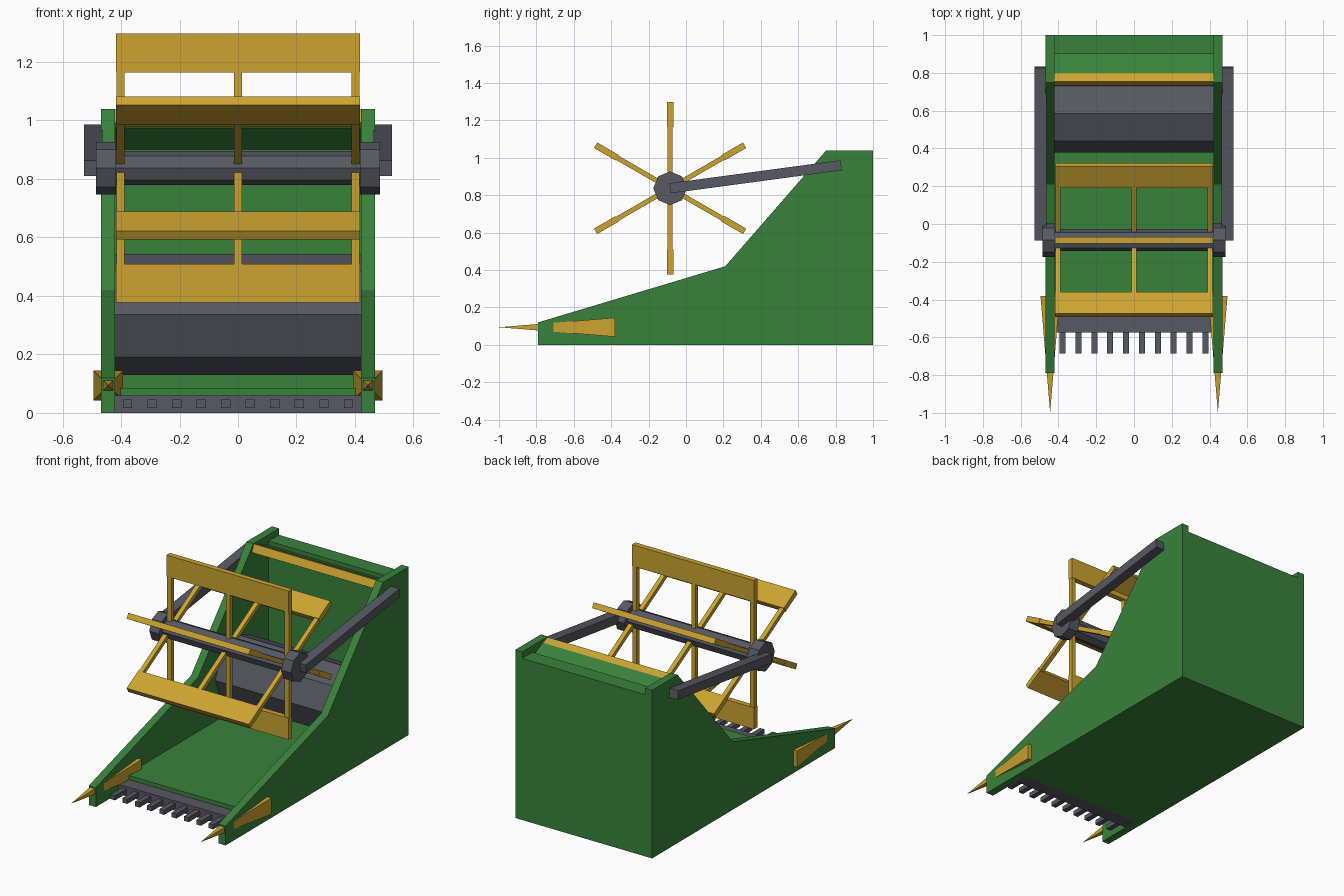
import bpy, bmesh, math
from mathutils import Matrix, Vector

if "Cube" in bpy.data.objects:
    bpy.data.objects.remove(bpy.data.objects["Cube"])


def material(name, rgb):
    m = bpy.data.materials.new(name)
    m.diffuse_color = (*rgb, 1)
    m.use_nodes = True
    m.node_tree.nodes["Principled BSDF"].inputs["Base Color"].default_value = m.diffuse_color
    return m


GREEN = material("harvest green", (0.04, 0.225, 0.042))
GOLD = material("golden yellow", (0.60, 0.37, 0.03))
GREY = material("steel grey", (0.095, 0.10, 0.122))


def prism(name, profile, x0, x1, mat):
    """Extrude a (y, z) outline from x0 to x1."""
    bm = bmesh.new()
    face = bm.faces.new([bm.verts.new((x0, y, z)) for y, z in profile])
    new = bmesh.ops.extrude_face_region(bm, geom=[face])["geom"]
    bmesh.ops.translate(bm, vec=(x1 - x0, 0, 0),
                        verts=[v for v in new if isinstance(v, bmesh.types.BMVert)])
    bmesh.ops.recalc_face_normals(bm, faces=bm.faces)
    me = bpy.data.meshes.new(name)
    bm.to_mesh(me)
    bm.free()
    me.materials.append(mat)
    ob = bpy.data.objects.new(name, me)
    bpy.context.collection.objects.link(ob)
    return ob


def box(name, x0, x1, y0, y1, z0, z1, mat):
    return prism(name, [(y0, z0), (y1, z0), (y1, z1), (y0, z1)], x0, x1, mat)


def strip(name, a, b, width, x0, x1, mat):
    """Bar of given thickness running from a to b in the (y, z) plane."""
    a, b = Vector(a), Vector(b)
    d = (b - a).normalized()
    n = Vector((-d.y, d.x)) * width / 2
    return prism(name, [a - n, b - n, b + n, a + n], x0, x1, mat)


def octagon(cy, cz, r):
    return [(cy + r * math.cos(k * math.pi / 4), cz + r * math.sin(k * math.pi / 4))
            for k in range(8)]


# Trough: floor, back wall and tilted hood
box("floor", -0.42, 0.42, -0.49, 1.0, 0, 0.085, GREEN)
box("back_wall", -0.42, 0.42, 0.90, 1.0, 0, 1.0, GREEN)
prism("hood", [(0.91, 0.895), (0.765, 0.975), (0.80, 1.02), (0.93, 0.96)], -0.42, 0.42, GREEN)
prism("hood_bar", [(0.734, 0.993), (0.787, 0.968), (0.808, 1.013), (0.755, 1.038)],
      -0.42, 0.42, GOLD)

# Cutter bar and teeth
box("cutter_bar", -0.42, 0.42, -0.575, -0.49, 0, 0.06, GREY)
for i in range(10):
    x = -0.378 + i * 0.084
    box("cutter_tooth", x - 0.016, x + 0.016, -0.685, -0.57, 0.017, 0.045, GREY)

# Feed auger drum
prism("auger_drum", octagon(0.585, 0.337, 0.207), -0.42, 0.42, GREY)

# Reel: shaft, spokes and paddles
CY, CZ = -0.085, 0.837
prism("reel_shaft", octagon(CY, CZ, 0.058), -0.43, 0.43, GREY)
for k in range(6):
    a = math.radians(30 + 60 * k)

    def at(r):
        return (CY + r * math.cos(a), CZ + r * math.sin(a))

    strip("reel_paddle", at(0.327), at(0.46), 0.034, -0.418, 0.418, GOLD)
    for x in (-0.402, 0, 0.402):
        strip("reel_spoke", at(0.03), at(0.34), 0.026, x - 0.014, x + 0.014, GOLD)

# Paired parts on each side
SIDE = [(-0.79, 0), (1, 0), (1, 1.04), (0.75, 1.04), (0.21, 0.42), (-0.79, 0.12)]
for s in (-1, 1):
    prism("side_panel", SIDE, s * 0.42, s * 0.468, GREEN)
    prism("reel_hub", octagon(CY, CZ, 0.09), s * 0.418, s * 0.485, GREY)
    strip("reel_support_arm", (CY, CZ), (0.83, 0.96), 0.054, s * 0.464, s * 0.526, GREY)
    # crop divider: four-sided spike with its tip at the front
    spike = box("crop_divider", s * 0.444 - 0.051, s * 0.444 + 0.051, -1.0, -0.38, 0.043, 0.145, GOLD)
    bm = bmesh.new()
    bm.from_mesh(spike.data)
    tip = [v for v in bm.verts if v.co.y < -0.9]
    bmesh.ops.pointmerge(bm, verts=tip, merge_co=(s * 0.444, -1.0, 0.094))
    bm.to_mesh(spike.data)
    bm.free()
